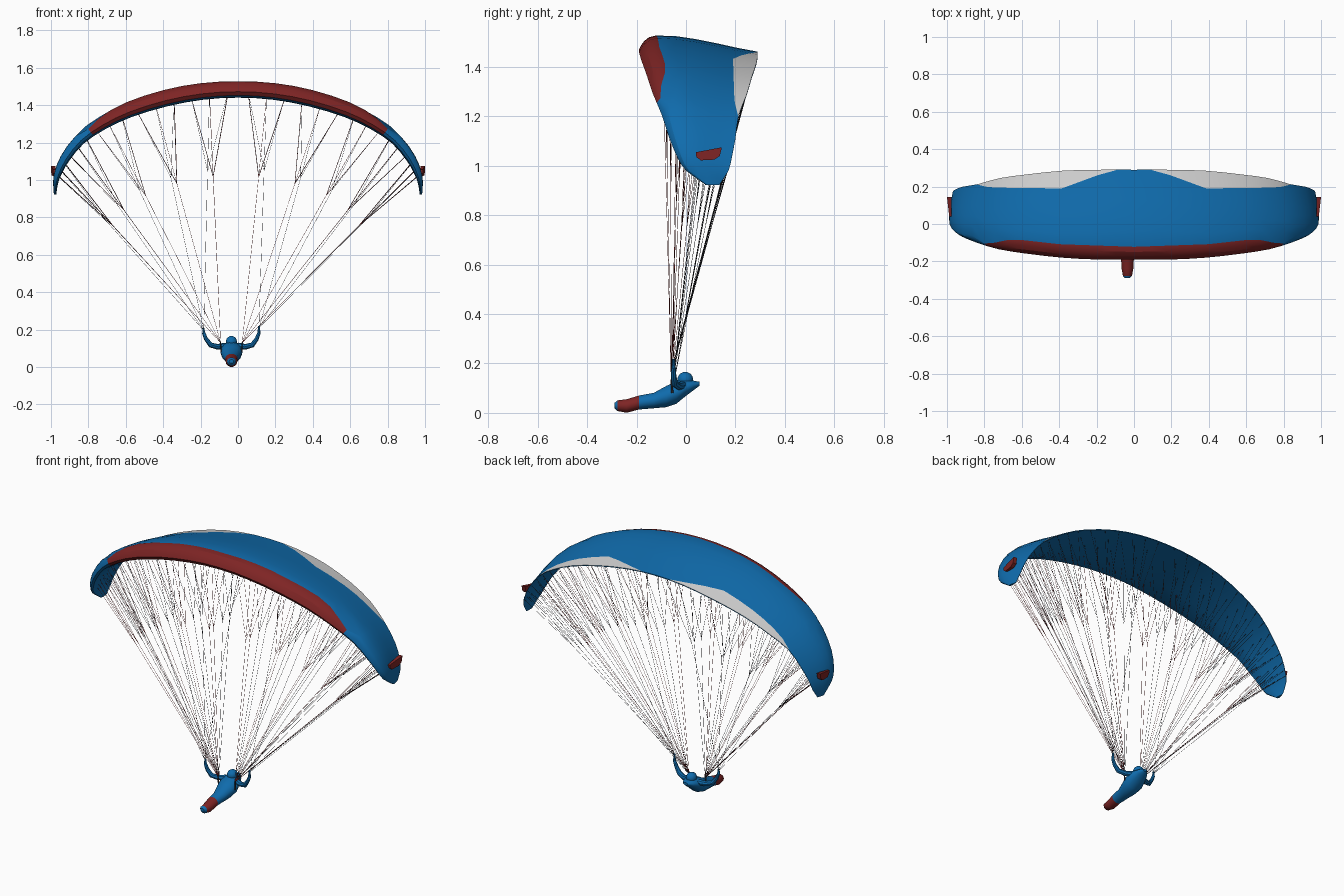
import bpy, bmesh, math
from mathutils import Vector

if "Cube" in bpy.data.objects:
    bpy.data.objects.remove(bpy.data.objects["Cube"])


def material(name, rgb):
    m = bpy.data.materials.new(name)
    m.diffuse_color = (*rgb, 1)
    m.use_nodes = True
    m.node_tree.nodes["Principled BSDF"].inputs["Base Color"].default_value = m.diffuse_color
    return m


BLUE = material("blue", (0.005, 0.15, 0.42))
RED = material("dark red", (0.21, 0.018, 0.018))
WHITE = material("light grey", (0.65, 0.65, 0.65))
DARK = material("line grey", (0.03, 0.03, 0.04))


def finish(bm, name, mats, angle=None):
    bmesh.ops.recalc_face_normals(bm, faces=bm.faces)
    me = bpy.data.meshes.new(name)
    bm.to_mesh(me)
    bm.free()
    for m in mats:
        me.materials.append(m)
    ob = bpy.data.objects.new(name, me)
    bpy.context.collection.objects.link(ob)
    if angle:
        bpy.ops.object.select_all(action='DESELECT')
        bpy.context.view_layer.objects.active = ob
        ob.select_set(True)
        bpy.ops.object.shade_smooth_by_angle(angle=math.radians(angle))
    return ob


def loft(bm, rings, mat_rule=lambda i, j: 0):
    """Skin closed rings of points and cap both ends."""
    vs = [[bm.verts.new(p) for p in r] for r in rings]
    n = len(vs[0])
    for i in range(len(vs) - 1):
        for j in range(n):
            k = (j + 1) % n
            f = bm.faces.new((vs[i][j], vs[i][k], vs[i + 1][k], vs[i + 1][j]))
            f.material_index = mat_rule(i, j)
    bm.faces.new(vs[0]).material_index = mat_rule(0, 0)
    bm.faces.new(vs[-1]).material_index = mat_rule(len(vs) - 2, 0)


def tube(bm, pts, radii, sides):
    pts = [Vector(p) for p in pts]
    rings = []
    for i, p in enumerate(pts):
        d = pts[min(i + 1, len(pts) - 1)] - pts[max(i - 1, 0)]
        q = d.to_track_quat('Z', 'Y')
        rings.append([p + q @ Vector((radii[i] * math.cos(a), radii[i] * math.sin(a), 0))
                      for a in (2 * math.pi * k / sides for k in range(sides))])
    loft(bm, rings)


def lerp_table(t, x):
    for (a, va), (b, vb) in zip(t, t[1:]):
        if x <= b:
            return va + (vb - va) * max(0, (x - a) / (b - a))
    return t[-1][1]


# Canopy half span: x, z of upper surface, front y, rear y, thickness
SPAN = [Vector(v) for v in (
    (0, 1.532, -.19, .29, 1), (.2, 1.52, -.19, .29, 1), (.4, 1.483, -.18, .285, 1),
    (.6, 1.415, -.158, .265, .92), (.75, 1.335, -.135, .245, .82), (.87, 1.24, -.10, .213, .7),
    (.95, 1.13, -.068, .2, .6), (.984, 1.04, -.035, .185, .45), (.99, .98, .0, .172, .3),
    (.985, .922, .08, .135, .15))]
UPPER = [(0, .06), (.03, .032), (.08, .012), (.18, 0), (.4, .012), (.6, .03), (.8, .052), (1, .07)]
LOWER = [(0, .06), (.03, .08), (.12, .09), (.35, .092), (.65, .084), (1, .075)]
RED_EDGE = [(0, -.122), (.4, -.108), (.65, -.08), (.75, -.1), (.85, -.108)]
WHITE_EDGE = [(0, .29), (.12, .29), (.4, .19), (.8, .195), (.88, .212)]


def station(s):
    """Smooth interpolation along the half span."""
    i = min(int(s), len(SPAN) - 2)
    t = s - i
    p1, p2 = SPAN[i], SPAN[i + 1]
    p0 = SPAN[i - 1] if i else Vector((-p2[0], *p2[1:]))
    p3 = SPAN[i + 2] if i + 2 < len(SPAN) else p2 * 2 - p1
    return .5 * (2 * p1 + (p2 - p0) * t + (2 * p0 - 5 * p1 + 4 * p2 - p3) * t * t
                 + (3 * p1 - p0 - 3 * p2 + p3) * t ** 3)


def canopy_point(s, u, table, side):
    p = station(s)
    if s < .01:
        tx, tz = 1, 0
    else:
        d = station(min(s + .05, 9)) - station(s - .05)
        k = math.hypot(d[0], d[1])
        tx, tz = d[0] / k, d[1] / k
    depth = lerp_table(table, u) * p[4]
    return Vector((side * (p[0] + tz * depth), p[2] + (p[3] - p[2]) * u, p[1] - tx * depth))


def canopy_ring(s, side):
    p = station(s)
    frac = lambda y: (y - p[2]) / (p[3] - p[2])
    uw = min(max(frac(lerp_table(WHITE_EDGE, p[0])), .6), .995) if p[0] < .9 else .9
    ur = min(max(frac(lerp_table(RED_EDGE, p[0])), .04), .3) if p[0] < .86 else .12
    up = [1, uw] + [uw + (ur - uw) * k / 5 for k in range(1, 5)]
    up += [ur, ur * .6, ur * .3, ur * .1, 0]
    return ([canopy_point(s, u, UPPER, side) for u in up]
            + [canopy_point(s, u, LOWER, side) for u in (.03, .12, .35, .65, 1)])


steps = [(k / 2, -1) for k in range(18, 0, -1)] + [(k / 2, 1) for k in range(19)]


def canopy_colour(i, j):
    x = (station(steps[i][0])[0] + station(steps[i + 1][0])[0]) / 2
    if j == 0 and .12 < x < .88:
        return 2
    return 1 if 6 <= j <= 10 and x < .82 else 0


bm = bmesh.new()
loft(bm, [canopy_ring(s, sd) for s, sd in steps], canopy_colour)
finish(bm, "canopy", [BLUE, RED, WHITE], 20)

# Small fins on the wing tips
for side, name in ((-1, "left_tip_fin"), (1, "right_tip_fin")):
    bm = bmesh.new()
    shape = [(.04, 1.055), (.145, 1.075), (.137, 1.04), (.115, 1.025), (.06, 1.022), (.042, 1.035)]
    loft(bm, [[(side * .976, y, z) for y, z in shape],
              [(side * (.988 + .012 * (y - .04) / .105), y, z) for y, z in shape]])
    finish(bm, name, [RED])

# Suspension lines: trunks from the risers split in three below the canopy
CX = -.035
HANDS = {-1: Vector((-.183, -.05, .195)), 1: Vector((.112, -.05, .207))}
front, rear = bmesh.new(), bmesh.new()
R = .0009
for side in (-1, 1):
    riser = Vector((CX + side * .058, -.06, .13))
    for row, u in enumerate((.2, .32, .58, .78, .985)):
        bm = front if row < 2 else rear
        start = HANDS[side] if row == 4 else riser + Vector((0, row * .004, 0))
        for g in range(5):
            tops = [canopy_point(.3 + (g * 3 + k) * .5, u, LOWER, side) for k in range(3)]
            fork = start.lerp(sum(tops, Vector()) / 3, .68)
            tube(bm, [start, fork], [R, R], 3)
            for t in tops:
                tube(bm, [fork, t], [R, R], 3)
finish(front, "front_lines", [RED])
finish(rear, "rear_lines", [DARK])

# Riser straps
bm = bmesh.new()
for side in (-1, 1):
    x = CX + side * .055
    tube(bm, [(x, -.055, .08), (x + side * .003, -.06, .135)], [.005, .003], 6)
finish(bm, "risers", [DARK])

# Pilot body in the harness pod: y, centre z, half width, half height
POD = [(-.29, .03, .012, .01), (-.278, .029, .024, .022), (-.24, .028, .031, .028),
       (-.19, .042, .034, .029), (-.13, .05, .04, .032), (-.08, .066, .053, .044),
       (-.04, .082, .06, .047), (-.005, .1, .053, .036), (.03, .111, .036, .02),
       (.055, .118, .014, .008)]
bm = bmesh.new()
loft(bm, [[(CX + w * math.cos(a), y, z + h * math.sin(a))
           for a in (2 * math.pi * k / 14 for k in range(14))] for y, z, w, h in POD],
     lambda i, j: 1 if i in (1, 2) else 0)
finish(bm, "harness_pod", [BLUE, RED], 40)

# Helmet
bm = bmesh.new()
bmesh.ops.create_uvsphere(bm, u_segments=14, v_segments=9, radius=.03)
for v in bm.verts:
    v.co = Vector((v.co.x + CX, v.co.y * 1.05 - .003, v.co.z + .136))
finish(bm, "helmet", [BLUE], 40)

# Arms reaching up to the brake handles
for side, name in ((-1, "left_arm"), (1, "right_arm")):
    h = HANDS[side]
    bm = bmesh.new()
    tube(bm, [(CX + side * .035, -.015, .112), (CX + side * .075, -.03, .108),
              (CX + side * .112, -.045, .118), (h.x - side * .012, -.05, .15),
              (h.x, -.05, .18), h + Vector((0, 0, .012))],
         [.018, .015, .014, .011, .009, .006], 8)
    finish(bm, name, [BLUE], 40)
